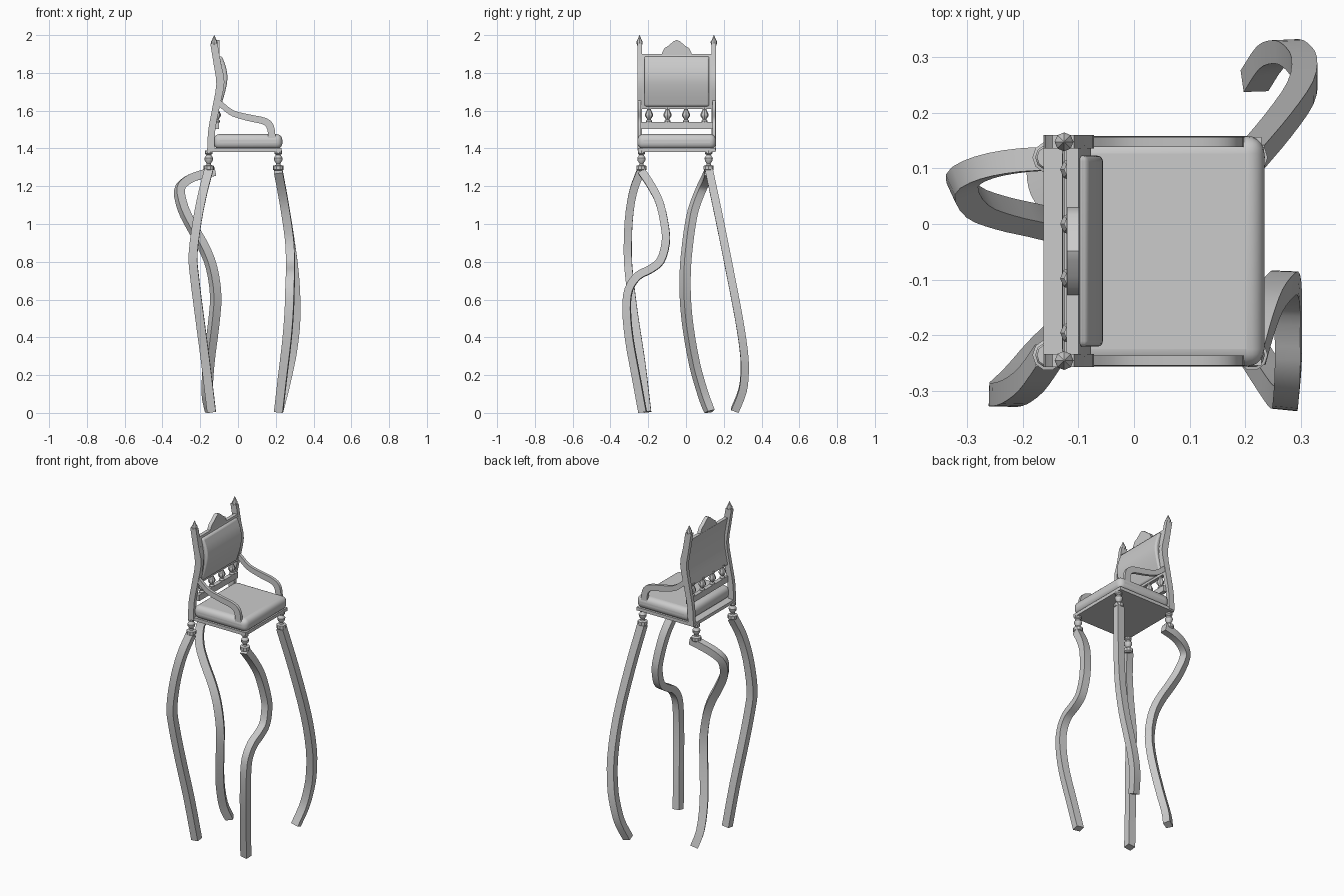
import bpy, bmesh, math
from mathutils import Vector

if "Cube" in bpy.data.objects:
    bpy.data.objects.remove(bpy.data.objects["Cube"])

YC = -0.049  # the chair's own mirror plane in y


def finish(name, bm, bevel=0, segs=3, angle=35):
    bmesh.ops.recalc_face_normals(bm, faces=bm.faces)
    me = bpy.data.meshes.new(name)
    bm.to_mesh(me)
    bm.free()
    ob = bpy.data.objects.new(name, me)
    bpy.context.collection.objects.link(ob)
    if bevel:
        m = ob.modifiers.new("bevel", 'BEVEL')
        m.width, m.segments = bevel, segs
        m.limit_method, m.angle_limit = 'ANGLE', math.radians(40)
    bpy.ops.object.select_all(action='DESELECT')
    ob.select_set(True)
    bpy.context.view_layer.objects.active = ob
    bpy.ops.object.shade_smooth_by_angle(angle=math.radians(angle))
    return ob


def smooth(pts, n=3):
    """Catmull-Rom curve through the points."""
    p = [Vector(q) for q in pts]
    p = [2 * p[0] - p[1]] + p + [2 * p[-1] - p[-2]]
    out = []
    for a, b, c, d in zip(p, p[1:], p[2:], p[3:]):
        for i in range(n):
            t = i / n
            out.append(0.5 * (2 * b + (c - a) * t + (2 * a - 5 * b + 4 * c - d) * t * t
                              + (3 * b - a - 3 * c + d) * t ** 3))
    return out + [p[-2]]


def sweep(name, pts, w, d):
    """Rectangular bar carried along a path with little twist."""
    path = smooth(pts)
    bm = bmesh.new()
    u, prev, rings = Vector((1, 0, 0)), Vector((0, 0, -1)), []
    for i, p in enumerate(path):
        t = (path[min(i + 1, len(path) - 1)] - path[max(i - 1, 0)]).normalized()
        u = prev.rotation_difference(t) @ u
        u = (u - t * u.dot(t)).normalized()
        prev, v = t, t.cross(u)
        ring = []
        for a, b in ((1, 1), (-1, 1), (-1, -1), (1, -1)):
            q = p + u * a * w / 2 + v * b * d / 2
            q.z = max(q.z, 0)
            ring.append(bm.verts.new(q))
        rings.append(ring)
    for r, s in zip(rings, rings[1:]):
        for k in range(4):
            bm.faces.new((r[k], r[k - 1], s[k - 1], s[k]))
    bm.faces.new(rings[0])
    bm.faces.new(rings[-1][::-1])
    return finish(name, bm)


def slab(name, outline, lo, hi, axis='Y', bevel=0, segs=3):
    """Flat outline extruded along y (x,z outline) or x (y,z outline)."""
    bm = bmesh.new()

    def at(q, h):
        return (q[0], h, q[1]) if axis == 'Y' else (h, q[0], q[1])
    a = [bm.verts.new(at(q, lo)) for q in outline]
    b = [bm.verts.new(at(q, hi)) for q in outline]
    bm.faces.new(a)
    bm.faces.new(b[::-1])
    for i in range(len(a)):
        bm.faces.new((a[i], a[i - 1], b[i - 1], b[i]))
    return finish(name, bm, bevel, segs)


def box(name, x, y, z, bevel=0, segs=3):
    return slab(name, [(x[0], z[0]), (x[1], z[0]), (x[1], z[1]), (x[0], z[1])],
                y[0], y[1], 'Y', bevel, segs)


def lathe(name, prof, x, y, n=10):
    bm = bmesh.new()
    rings = [[bm.verts.new((x + r * math.cos(2 * math.pi * k / n),
                            y + r * math.sin(2 * math.pi * k / n), z)) for k in range(n)]
             for r, z in prof]
    for r, s in zip(rings, rings[1:]):
        for k in range(n):
            bm.faces.new((r[k], r[k - 1], s[k - 1], s[k]))
    bm.faces.new(rings[0])
    bm.faces.new(rings[-1])
    return finish(name, bm)


# wavy legs, each with its own path
legs = {
    "back_leg_near": [(-.155, -.238, 1.285), (-.185, -.28, 1.17), (-.215, -.303, 1.02),
                      (-.238, -.308, .84), (-.23, -.3, .72), (-.205, -.275, .52),
                      (-.172, -.237, .27), (-.14, -.205, .005)],
    "back_leg_far": [(-.12, .118, 1.278), (-.2, .115, 1.26), (-.27, .102, 1.23), (-.31, .078, 1.18),
                     (-.29, .04, 1.08), (-.24, .02, .98), (-.183, .007, .88), (-.14, -.003, .77),
                     (-.118, -.004, .62), (-.13, .01, .46), (-.155, .045, .26),
                     (-.163, .09, .1), (-.145, .125, .005)],
    "front_leg_far": [(.213, .122, 1.285), (.26, .178, 1.02), (.3, .236, .73), (.307, .28, .5),
                      (.29, .305, .335), (.27, .311, .23), (.245, .3, .12), (.217, .258, .012)],
    "front_leg_near": [(.213, -.236, 1.28), (.228, -.183, 1.2), (.245, -.137, 1.105),
                       (.265, -.11, .975), (.274, -.108, .895), (.278, -.135, .805),
                       (.278, -.19, .76), (.278, -.255, .725), (.275, -.302, .655),
                       (.272, -.314, .55), (.26, -.3, .39), (.235, -.262, .18), (.215, -.23, .005)],
}
for name, pts in legs.items():
    sweep(name, pts, .046, .042)

# turned pieces between seat and legs
turned = [(.02, 1.388), (.02, 1.372), (.012, 1.366), (.023, 1.35), (.021, 1.335), (.011, 1.32),
          (.013, 1.312), (.028, 1.308), (.028, 1.288), (.02, 1.282)]
for fx, x in (("back", -.155), ("front", .213)):
    for fy, y in (("near", -.236), ("far", .12)):
        lathe(f"{fx}_leg_turning_{fy}", turned, x, y)

# seat
box("seat_frame", (-.163, .23), (YC - .206, YC + .206), (1.382, 1.402))
box("seat_cushion", (-.13, .235), (YC - .208, YC + .208), (1.397, 1.476), .032, 5)

# back posts, finials and arms, mirrored in y
left = smooth([(-.163, 1.39), (-.157, 1.5), (-.135, 1.62), (-.115, 1.74), (-.128, 1.84), (-.147, 1.955)])
right = smooth([(-.125, 1.39), (-.12, 1.5), (-.097, 1.62), (-.072, 1.75), (-.09, 1.85), (-.108, 1.955)])
arm_top = smooth([(-.105, 1.668), (-.075, 1.64), (-.02, 1.6), (.06, 1.58), (.15, 1.56), (.19, 1.52), (.2, 1.44)])
arm_low = smooth([(-.105, 1.628), (-.08, 1.605), (-.03, 1.57), (.055, 1.545), (.13, 1.528), (.155, 1.5), (.16, 1.44)])
finial = [(.01, 1.94), (.017, 1.958), (.017, 1.966), (.012, 1.973), (.001, 2.0)]
for side, s in (("near", -1), ("far", 1)):
    y = YC + s * .197
    slab(f"back_post_{side}", left + right[::-1], y - .012, y + .012)
    slab(f"arm_{side}", arm_top + arm_low[::-1], y - .009, y + .009)
    lathe(f"finial_{side}", finial, -.126, y, 8)

# back board, padded panel, crest
bx = smooth([(-.122, 1.61), (-.1, 1.74), (-.106, 1.82), (-.122, 1.9)])
slab("back_board", bx + [q + Vector((.022, 0)) for q in bx[::-1]], YC - .19, YC + .19)
pad = smooth([(-.092, 1.622), (-.068, 1.7), (-.056, 1.77), (-.064, 1.83), (-.085, 1.888)])
back = [(-.105, 1.888), (-.09, 1.8), (-.09, 1.74), (-.112, 1.622)]
slab("back_cushion", pad + back, YC - .172, YC + .172, 'Y', .012, 3)
crest = [(.08, 1.89), (.078, 1.905), (.066, 1.93), (.045, 1.943), (.016, 1.968)]
slab("crest", [(YC + y, z) for y, z in crest] + [(YC, 1.974)]
     + [(YC - y, z) for y, z in crest[::-1]], -.121, -.099, 'X')

# lower rail and balusters
box("back_rail", (-.125, -.1), (YC - .19, YC + .19), (1.503, 1.54))
vase = [(.016, 1.538), (.016, 1.546), (.009, 1.553), (.021, 1.572), (.021, 1.582), (.01, 1.605), (.014, 1.612), (.014, 1.62)]
for i in range(4):
    lathe(f"baluster_{i + 1}", vase, -.112, YC + (i - 1.5) * .098, 8)
